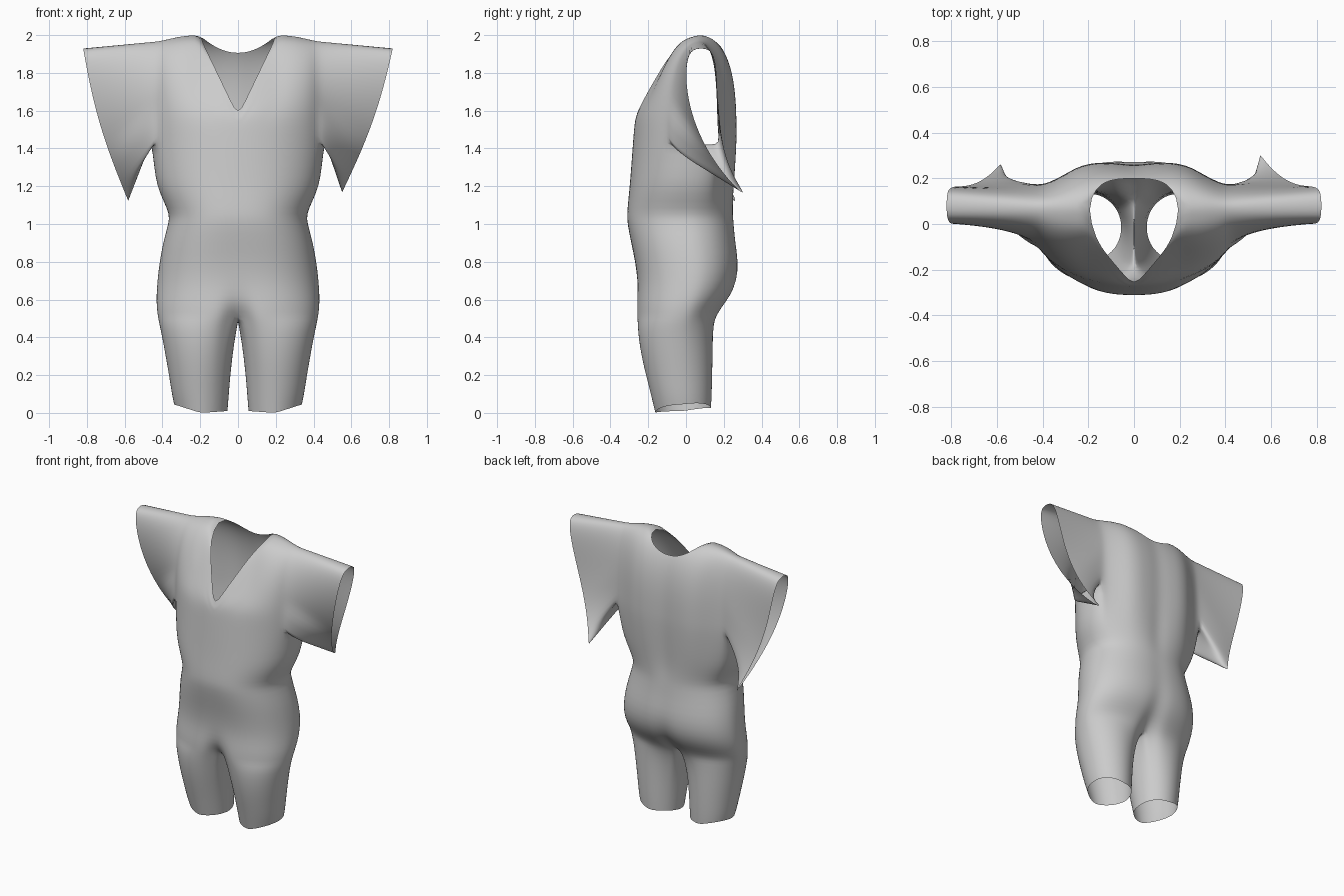
import bpy, bmesh, math
from mathutils import Vector

if "Cube" in bpy.data.objects:
    bpy.data.objects.remove(bpy.data.objects["Cube"])

bm = bmesh.new()
UNDERARM, SHOULDER_Y, ROWS, NECK = 1.44, 0.07, 12, 0.207
XS = [x / 0.46 for x in (0, .04, .08, .12, .165, NECK, .25, .3, .35, .39, .42, .443, .455, .46)]
EDGE = 10                      # column where the sleeve is attached
HALF = 2 * len(XS) - 1         # points from front centre round to back centre

# torso levels: z, half width, front y, back y, front centre dent, back centre dent
TORSO = [(1.44, .46, -.28, .268, 0, .04), (1.3, .445, -.29, .262, 0, .05),
         (1.2, .43, -.298, .256, 0, .05), (1.12, .395, -.306, .252, 0, .04),
         (1.05, .362, -.312, .252, 0, .02), (1.0, .37, -.31, .254, 0, .01),
         (.9, .398, -.29, .264, 0, .02), (.8, .416, -.268, .28, 0, .02),
         (.7, .428, -.256, .274, .0, .05), (.62, .433, -.26, .24, .03, .1),
         (.56, .432, -.264, .195, .12, .18), (.51, .425, -.264, .165, .3, .3)]
# leg levels: z, inner x, outer x, front y, back y, blend away from the crotch ring
LEGS = [(.47, .004, .418, -.263, .155, .4), (.4, .016, .402, -.256, .147, .7),
        (.3, .029, .384, -.238, .143, .88), (.2, .04, .366, -.213, .14, .96),
        (.1, .048, .351, -.187, .137, 1), (.0, .055, .339, -.163, .133, 1)]
# depth of the upper chest from underarm (0) to shoulder seam (1)
CHEST = [(0, 1), (.15, .98), (.27, .95), (.65, .62), (.82, .46), (.91, .35), (.97, .21), (1, 0)]
# upper back outline: flat centre dropping to a level sleeve
BACK = [(0, 1), (.4, 1), (.54, .92), (.65, .8), (.76, .69), (.85, .62), (1, .6)]


def lerp_table(x, table):
    for (a, fa), (b, fb) in zip(table, table[1:]):
        if x <= b:
            return fa + (fb - fa) * max(0, (x - a) / (b - a))
    return table[-1][1]


def torso_half(z, w, yf, yb, df, db):
    mid, pts = (yf + yb) / 2 + .03, []
    for i in range(HALF):
        front = i < len(XS)
        X = XS[i] if front else XS[HALF - 1 - i]
        e = lerp_table(z, [(.8, 2.9), (1.05, 2.5), (1.4, 2.05)]) if front else 2.5
        Y = math.sqrt(max(0, 1 - X ** e))
        if not front:
            k = lerp_table(z, [(1.05, 0), (1.4, 1)])
            Y += (min(math.sqrt(max(0, 1 - X ** 6)), lerp_table(X, BACK)) - Y) * k
        Y *= 1 - (df if front else db) * math.exp(-(X * w / .065) ** 2)
        pts.append(Vector((X * w, mid + ((yf if front else yb) - mid) * Y, z)))
    return pts


def loft(rings, side, closed=False):
    vs = [[bm.verts.new((p.x * side, p.y, p.z)) for p in r] for r in rings]
    n = len(vs[0])
    for a, b in zip(vs, vs[1:]):
        for i in range(n if closed else n - 1):
            j = (i + 1) % n
            q = (a[i], a[j], b[j], b[i])
            bm.faces.new(q if side > 0 else q[::-1])


def yoke(base, front):
    """Upper panel rows from underarm level to shoulder seam or neckline."""
    rows = []
    for r in range(ROWS + 1):
        t, row = math.sin(math.pi / 2 * r / ROWS), []
        for p in base:
            seam = lerp_table(p.x, [(.0, 2.0), (NECK, 2.003), (.3, 1.995), (.42, 1.968)])
            top = seam
            if p.x < NECK - .001:
                f = p.x / NECK
                top = 1.572 + .43 * f if front else 1.905 + .097 * f ** 2
            z = UNDERARM + (top - UNDERARM) * t
            T = min(1, (z - UNDERARM) / (seam - UNDERARM))
            g = (1 - T ** 3) ** .45
            if front:
                k = max(0, min(1, (p.x - .2) / .22))
                g = lerp_table(T, CHEST) * (1 - k) + (1 - T ** 2.5) ** .5 * k
            row.append(Vector((p.x, SHOULDER_Y + (p.y - SHOULDER_Y) * g, z)))
        rows.append(row)
    return rows


def build_half(side, tip):
    # torso
    rings = [torso_half(*lv) for lv in TORSO]
    loft(rings, side)
    # front and back yoke with the V neckline
    top = rings[0]
    front = yoke(top[:EDGE + 1], True)
    back = yoke(top[HALF - 1 - EDGE:], False)
    loft(front[::-1], side)
    loft(back[::-1], side)
    # wide sleeve from armhole to slanted hem
    root = [r[-1] for r in front[::-1]] + top[EDGE + 1:HALF - 1 - EDGE] + [r[0] for r in back]
    hem = []
    for k in range(len(root)):
        a = 2 * math.pi * k / (len(root) - 1)
        t = (1 - math.cos(a)) / 2
        s = math.copysign(abs(math.sin(a)) ** .6, math.sin(a))
        if k == len(root) - 1:
            s = 0
        hem.append(Vector((.82 + (tip[0] - .82) * t + .03 * math.sin(math.pi * t),
                           .08 + (tip[1] - .08) * t ** 3 - .112 * (1 - .85 * t) * s,
                           1.932 + (tip[2] - 1.932) * t)))
    sleeve = []
    for i in range(9):
        f = i / 8
        row = [p.lerp(h, f) for p, h in zip(root, hem)]
        for v, p, h in zip(row, root, hem):
            v.y = p.y + (h.y - p.y) * (f ** 1.5 if h.z < 1.4 else f)
        sleeve.append(row)
    loft(sleeve, side)
    # leg, starting at the lower torso ring closed along the crotch seam
    ring = list(rings[-1])
    y0, y1 = ring[-1].y, ring[0].y
    for i in range(1, 8):
        f = i / 8
        ring.append(Vector((0, y0 + (y1 - y0) * f, .51 - .02 * math.sin(math.pi * f))))
    legs = [ring]
    for z, xi, xo, yf, yb, b in LEGS:
        row = []
        for p in ring:
            a = math.atan2((p.y + .04) / .2, (p.x - .213) / .213)
            c, s = math.cos(a), math.sin(a)
            h = z + (p.z - .51) * (1 - b)
            if z == 0:
                h += .045 * max(0, c) + .025 * max(0, s) + .01 * max(0, -c)
            q = Vector(((xi + xo) / 2 + (xo - xi) / 2 * c, (yf + yb) / 2 + (yb - yf) / 2 * s, h))
            # keep the fuller crotch section for a while, scaled to this level
            fit = Vector((xi + (xo - xi) * p.x / .425, yf + (yb - yf) * (p.y + .264) / .429, h))
            row.append(fit.lerp(q, b))
        legs.append(row)
    loft(legs, side, True)


build_half(1, (.55, .3, 1.165))
build_half(-1, (.58, .26, 1.12))

bmesh.ops.remove_doubles(bm, verts=bm.verts, dist=.0006)
bmesh.ops.recalc_face_normals(bm, faces=bm.faces)
mesh = bpy.data.meshes.new("jumpsuit")
bm.to_mesh(mesh)
bm.free()
mesh.shade_smooth()
suit = bpy.data.objects.new("jumpsuit", mesh)
bpy.context.collection.objects.link(suit)
sub = suit.modifiers.new("smooth", 'SUBSURF')
sub.levels = sub.render_levels = 1
